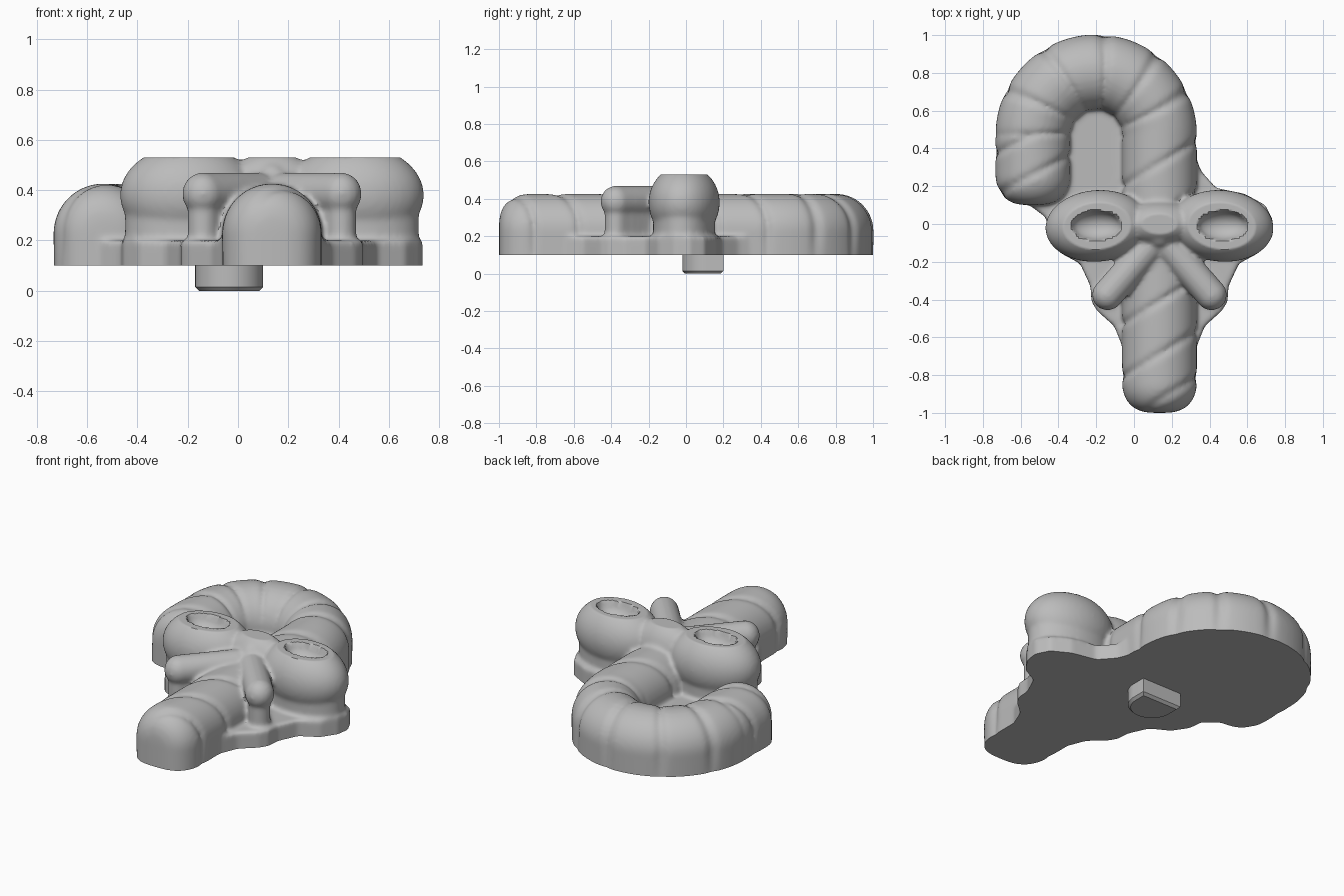
import bpy, bmesh
from math import sin, cos, pi, exp, sqrt
from mathutils import Matrix, Vector

if "Cube" in bpy.data.objects:
    bpy.data.objects.remove(bpy.data.objects["Cube"])

grey = bpy.data.materials.new("plain grey")
grey.use_nodes = True
colour = (0.5, 0.5, 0.5, 1)
grey.diffuse_color = colour
grey.node_tree.nodes["Principled BSDF"].inputs["Base Color"].default_value = colour

MID = 0.135        # x of the cane's stem and the bow's knot
BASE = 0.1         # height of the flat underside
FLOOR = 0.2        # top of the backing plate
R = 0.195          # cane radius
body = bmesh.new()


def ellipsoid(centre, radii, turn=0):
    m = Matrix.Translation(centre) @ Matrix.Rotation(turn, 4, "Z") @ Matrix.Diagonal((*radii, 1))
    bmesh.ops.create_uvsphere(body, u_segments=40, v_segments=24, radius=1, matrix=m)


def column(centre, rx, ry, top, turn=0):
    m = (Matrix.Translation((*centre, top / 2)) @ Matrix.Rotation(turn, 4, "Z")
         @ Matrix.Diagonal((rx, ry, top, 1)))
    bmesh.ops.create_cone(body, cap_ends=True, segments=40, radius1=1, radius2=1, depth=1, matrix=m)


def slab(bm, outline, low, high):
    face = bm.faces.new([bm.verts.new((x, y, low)) for x, y in outline])
    out = bmesh.ops.extrude_face_region(bm, geom=[face])["geom"]
    bmesh.ops.translate(bm, vec=(0, 0, high - low), verts=[v for v in out if isinstance(v, bmesh.types.BMVert)])


# Cane: a domed section swept along a hook, with spiral grooves and rounded ends
START, TURN_Y, HOOK_X, HOOK_R = -0.84, 0.47, -0.2, 0.335
STEM = TURN_Y - START
ARC = pi * HOOK_R
LENGTH = STEM + ARC + 0.21
STRIPES = (-0.09, 0.15, 0.43, 0.89, 1.16, 1.44, 1.6, 1.79, 2.0, 2.19, 2.36, 2.57)


def path(s):
    if s < STEM:
        return Vector((MID, START + s, 0)), Vector((1, 0, 0)), 0.6
    if s < STEM + ARC:
        a = (s - STEM) / HOOK_R
        out = Vector((cos(a), sin(a), 0))
        return Vector((HOOK_X, TURN_Y, 0)) + out * HOOK_R, out, 0.1
    return Vector((HOOK_X - HOOK_R, TURN_Y - (s - STEM - ARC), 0)), Vector((-1, 0, 0)), 0.5


stations = []
CAP = 0.16
for i in range(12):
    t = pi / 2 * (1 - i / 12) * 0.98
    stations.append((-CAP * sin(t), cos(t) ** 0.65))
steps = 220
stations += [(LENGTH * i / steps, 1) for i in range(steps + 1)]
stations += [(LENGTH - s, k) for s, k in reversed(stations[:12])]

rings = []
for s, k in stations:
    centre, side, skew = path(s)
    ring = [body.verts.new(centre + side * R * k)]
    for j in range(37):
        a = pi * j / 36
        groove = sum(exp(-((s - skew * R * cos(a) - c) / 0.017) ** 2) for c in STRIPES)
        r = (R + 0.003 - 0.018 * min(groove, 1)) * k
        ring.append(body.verts.new(centre + side * r * cos(a) + Vector((0, 0, 0.228 + r * sin(a)))))
    ring.append(body.verts.new(centre - side * R * k))
    rings.append(ring)
for a, b in zip(rings, rings[1:]):
    for j in range(len(a)):
        n = (j + 1) % len(a)
        body.faces.new((a[j], a[n], b[n], b[j]))
body.faces.new(rings[0])
body.faces.new(rings[-1])

# Backing plate behind the bow, and the filled middle of the hook
half = [(0.2, -0.64), (0.24, -0.54), (0.33, -0.46), (0.36, -0.41), (0.365, -0.33), (0.42, -0.21),
        (0.53, -0.15), (0.59, -0.06), (0.6, 0.02), (0.56, 0.1), (0.45, 0.16), (0.3, 0.19), (0.22, 0.28), (0.19, 0.36)]
slab(body, [(MID + x, y) for x, y in half] + [(MID - x, y) for x, y in reversed(half)], 0, FLOOR)
slab(body, [(-0.58, 0.12), (-0.46, 0.03), (MID, 0), (MID, 0.65), (-0.5, 0.65)], 0, FLOOR)

# Bow: loops, tails and knot
for side in (-1, 1):
    turn = -0.08 * side
    ellipsoid((MID + 0.33 * side, -0.01, 0.38), (0.275, 0.19, 0.2), turn)
    column((MID + 0.33 * side, -0.01), 0.255, 0.165, 0.36, turn)
    for i in range(13):
        t = i / 12
        x, y = MID + side * (0.06 + 0.215 * t), -0.13 - 0.245 * t
        ellipsoid((x, y, 0.385), (0.082, 0.082, 0.085))
        column((x, y), 0.06, 0.06, 0.38)
ellipsoid((MID, 0, 0.36), (0.22, 0.125, 0.19))
ellipsoid((MID, -0.06, 0.42), (0.075, 0.075, 0.09))

# Fuse everything into one soft skin
mesh = bpy.data.meshes.new("soft_parts")
body.to_mesh(mesh)
body.free()
soft = bpy.data.objects.new("soft_parts", mesh)
bpy.context.collection.objects.link(soft)
remesh = soft.modifiers.new("fuse", "REMESH")
remesh.mode = "VOXEL"
remesh.voxel_size = 0.012
smooth = soft.modifiers.new("soften", "SMOOTH")
smooth.factor = 0.5
smooth.iterations = 8
skin = bpy.data.meshes.new_from_object(soft.evaluated_get(bpy.context.evaluated_depsgraph_get()))
bpy.data.objects.remove(soft)

# Flatten the top, press in the bow's hollows and cut the underside level
bm = bmesh.new()
bm.from_mesh(skin)
for v in bm.verts:
    v.co.z = min(v.co.z, 0.53)
    if v.co.z > 0.4:
        for side in (-1, 1):
            e = ((v.co.x - MID - 0.335 * side) / 0.13) ** 2 + ((v.co.y + 0.008) / 0.078) ** 2
            if e < 1:
                v.co.z -= 0.085 * sqrt(1 - e)
geom = bm.verts[:] + bm.edges[:] + bm.faces[:]
cut = bmesh.ops.bisect_plane(bm, geom=geom, plane_co=(0, 0, BASE), plane_no=(0, 0, 1), clear_inner=True)
rim = [e for e in cut["geom_cut"] if isinstance(e, bmesh.types.BMEdge)]
bmesh.ops.edgeloop_fill(bm, edges=rim)


def finish(name, bm):
    bmesh.ops.recalc_face_normals(bm, faces=bm.faces)
    mesh = bpy.data.meshes.new(name)
    bm.to_mesh(mesh)
    bm.free()
    mesh.materials.clear()
    mesh.materials.append(grey)
    obj = bpy.data.objects.new(name, mesh)
    bpy.context.collection.objects.link(obj)
    bpy.ops.object.select_all(action="DESELECT")
    obj.select_set(True)
    bpy.context.view_layer.objects.active = obj
    bpy.ops.object.shade_smooth_by_angle(angle=0.7)
    return obj


finish("cane_with_bow", bm)

# Peg underneath: half round with one flat side
PX, PY, PR = -0.035, 0.115, 0.135
outline = [(PX + PR * cos(a), PY + PR * sin(a)) for a in (pi + pi * i / 32 for i in range(33))]
outline += [(PX + PR, 0.2), (PX - PR, 0.2)]
bm = bmesh.new()
slab(bm, outline, 0, BASE + 0.02)
bottom = [e for e in bm.edges if all(v.co.z < 0.001 for v in e.verts)]
bmesh.ops.bevel(bm, geom=bottom, offset=0.015, segments=1, affect="EDGES")
finish("peg", bm)
